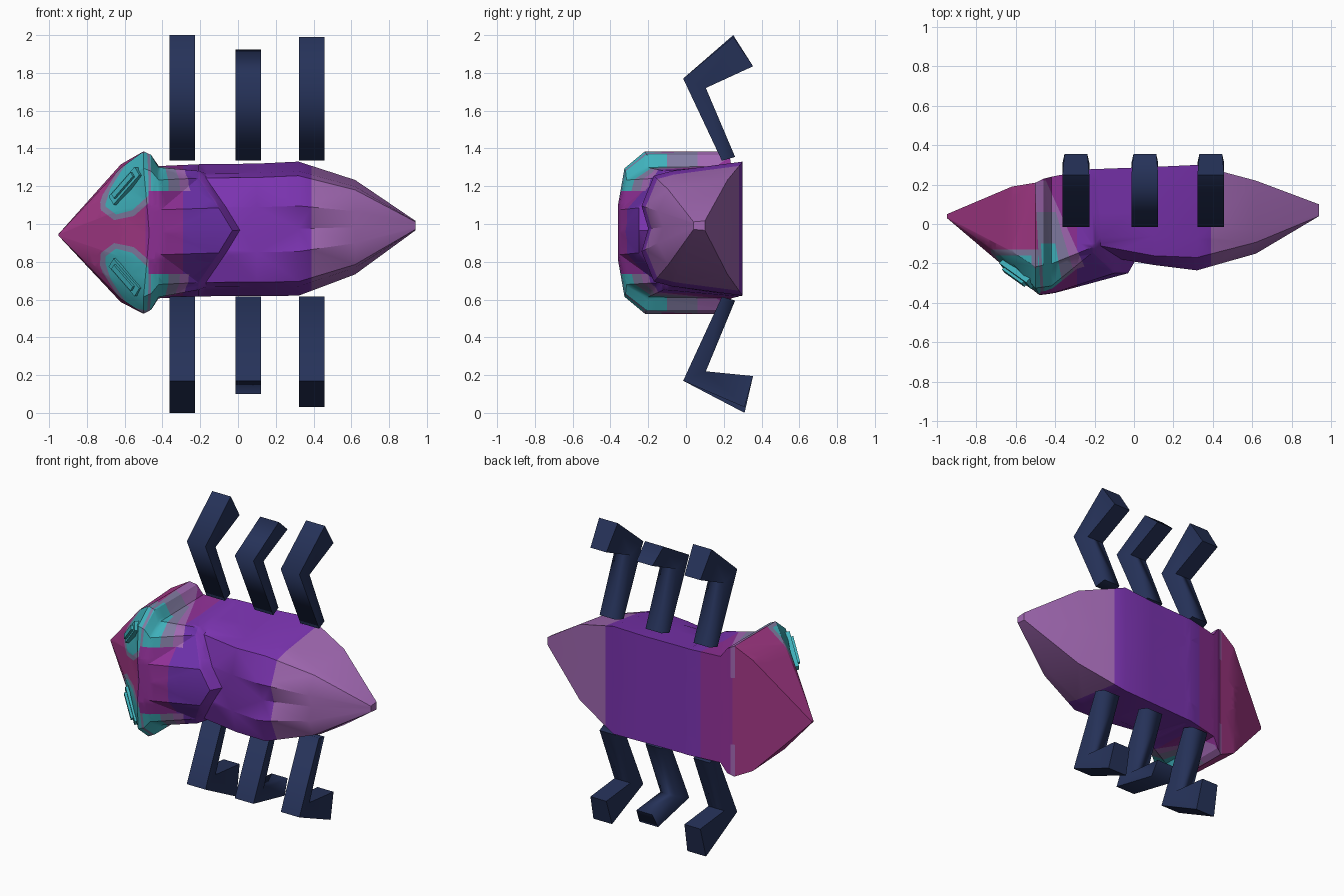
import bpy, bmesh, math
from mathutils import Vector, Matrix

cube = bpy.data.objects.get("Cube")
if cube:
    bpy.data.objects.remove(cube)


def material(name, red, green, blue):
    mat = bpy.data.materials.new(name)
    mat.use_nodes = True
    mat.diffuse_color = (red, green, blue, 1)
    mat.node_tree.nodes["Principled BSDF"].inputs["Base Color"].default_value = (red, green, blue, 1)
    return mat


PURPLE, VIOLET, PLUM, MAGENTA, MAUVE, TEAL, GREY = range(7)
shell_materials = [
    material("purple", .2, .034, .44),
    material("violet", .15, .03, .4),
    material("plum", .28, .03, .31),
    material("magenta", .37, .04, .24),
    material("mauve", .36, .14, .45),
    material("teal", .05, .44, .5),
    material("grey_lilac", .22, .2, .36)]
navy = material("navy", .019, .032, .1)


def finish(bm, name, materials, smooth_angle=None):
    bmesh.ops.recalc_face_normals(bm, faces=bm.faces)
    mesh = bpy.data.meshes.new(name)
    bm.to_mesh(mesh)
    bm.free()
    obj = bpy.data.objects.new(name, mesh)
    bpy.context.collection.objects.link(obj)
    for mat in materials:
        mesh.materials.append(mat)
    if smooth_angle:
        bpy.ops.object.select_all(action='DESELECT')
        obj.select_set(True)
        bpy.context.view_layer.objects.active = obj
        bpy.ops.object.shade_smooth_by_angle(angle=math.radians(smooth_angle))


def centre_height(x):
    return .967 + .026 * x


# One mirrored cross-section: spine, lobe, shoulder, flank, belly edge, belly middle
def section(x, back, belly, half, drop, slant=0, lobe=0, flank=.86):
    depth = belly - back
    edge = x - slant
    right = [
        (x, back, 0),
        (x - slant * .4, back - lobe * half, half * .34),
        (edge, back + drop * depth, half * .79),
        (edge, back + depth * .25, half * flank),
        (edge, belly, half),
        (edge, belly, 0)]
    left = [(px, py, -width) for px, py, width in right[-2:0:-1]]
    middle = centre_height(x)
    return [(px, py, middle + width) for px, py, width in right + left]


HOOD = 4
sections = [
    section(-.95, .03, .05, .005, 0),
    section(-.62, -.25, .19, .365, .12, flank=.95),
    section(-.47, -.36, .21, .43, .06, slant=.03, flank=1),
    section(-.43, -.355, .23, .41, .06, slant=.03, flank=1),
    section(-.4, -.35, .24, .35, .06, slant=.02, flank=.98),
    section(-.03, -.25, .28, .35, .2, slant=.18, flank=.9),
    section(.01, -.18, .28, .35, .15, slant=.18),
    section(.1, -.18, .29, .35, .04, lobe=.08),
    section(.32, -.2, .3, .355, .06, lobe=.1),
    section(.62, -.12, .22, .25, .08, lobe=.12),
    section(.94, .04, .1, .025, 0)]

# Shell: head, hood, abdomen and tail lofted in one skin
bm = bmesh.new()
loops = [[bm.verts.new(point) for point in points] for points in sections]
count = len(loops[0])
for row, (near, far) in enumerate(zip(loops, loops[1:])):
    for i in range(count):
        j = (i + 1) % count
        face = bm.faces.new((near[i], near[j], far[j], far[i]))
        on_back = min(i, count - 1 - i) < 3
        if row == HOOD and on_back:
            face.material_index = VIOLET
bm.faces.new(loops[0])
bm.faces.new(loops[-1])
bmesh.ops.triangulate(bm, faces=bm.faces)


def cut(faces, point, normal):
    geometry = list({part for face in faces for part in (*face.verts, *face.edges)}) + faces
    bmesh.ops.bisect_plane(bm, geom=geometry, plane_co=point, plane_no=normal, dist=1e-5)


# Colour bands along the body
HEAD_END, COLLAR_END, TAIL_START = -.49, -.29, .39
for x in (HEAD_END, COLLAR_END, TAIL_START):
    cut(bm.faces[:], (x, 0, 0), (1, 0, 0))
for face in bm.faces:
    x = face.calc_center_median().x
    if x > TAIL_START:
        face.material_index = MAUVE
    elif x < HEAD_END:
        face.material_index = MAGENTA
    elif x < COLLAR_END:
        face.material_index = PLUM


# Colour the shell inside a set of (point, outward normal) planes, on one side
def paint(side, planes, colour):
    planes = [(Vector(point), Vector(normal).normalized()) for point, normal in planes]
    middle_height = centre_height(-.5)
    for point, normal in planes:
        nearby = []
        for face in bm.faces:
            middle = face.calc_center_median()
            if middle.x < 0 and (middle.z - middle_height) * side > 0:
                nearby.append(face)
        cut(nearby, point, normal)
    for face in bm.faces:
        middle = face.calc_center_median()
        if all((middle - point).dot(normal) < 1e-4 for point, normal in planes):
            face.material_index = colour


# Wedge behind the head rim, tapering towards the belly
def rim_wedge(side, start, end, taper, depth, colour):
    inner = centre_height(start) + side * .22
    paint(side, [
        ((start, -.33, 0), (-1, -.055, 0)),
        ((end, -.33, 0), (1, taper, 0)),
        ((0, depth, 0), (0, 1, 0)),
        ((0, 0, inner), (0, 0, -side))], colour)


# Oval around an eye, kept to the front of the head
def eye_patch(side, length, width, depth, colour):
    centre = Vector((-.565, 0, .96 + side * .255))
    along = Vector((.6, 0, .8 * side))
    across = Vector((.8, 0, -.6 * side))
    planes = [((0, depth, 0), (0, 1, 0)), ((-.475, -.33, 0), (1, .055, 0))]
    steps = 10
    for k in range(steps):
        turn = math.tau * k / steps
        spoke = along * math.cos(turn) / length + across * math.sin(turn) / width
        planes.append((centre + spoke / spoke.length_squared, spoke))
    paint(side, planes, colour)


for side in (1, -1):
    rim_wedge(side, -.475, -.2, .45, .22, MAUVE)
    rim_wedge(side, -.475, -.28, .3, .06, GREY)
    rim_wedge(side, -.46, -.36, .17, -.1, TEAL)
    eye_patch(side, .21, .135, -.13, GREY)
    eye_patch(side, .18, .105, -.16, TEAL)
finish(bm, "shell", shell_materials, smooth_angle=28)


# Eyes: slim raised bars with a smaller bar on top
def eye(name, side):
    along = Vector((.14, -.1, .16 * side)).normalized()
    outward = Vector((-.55, -.75, .25 * side))
    outward = (outward - along * outward.dot(along)).normalized()
    basis = Matrix((along, outward.cross(along), outward)).transposed().to_4x4()
    centre = Vector((-.59, -.25, .96 + side * .24))
    bm = bmesh.new()
    for length, width, lift in ((.23, .06, 0), (.17, .03, .015)):
        place = Matrix.Translation(centre + outward * lift)
        scale = Matrix.Diagonal((length, width, .04, 1))
        bmesh.ops.create_cube(bm, size=1, matrix=place @ basis @ scale)
    finish(bm, name, [shell_materials[TEAL]])


eye("upper_eye", 1)
eye("lower_eye", -1)


# Legs: bent side outline, slightly narrower along the inner bend
def leg(name, x, hip, knee, foot_inner, foot, side):
    outline = [
        (.19, hip),
        (.26, hip + side * .02),
        (.105, knee - side * .05),
        (.355, foot_inner),
        (.28 - side * .03, foot),
        (-.015, knee)]
    bm = bmesh.new()
    ends = []
    for direction in (-1, 1):
        ends.append([])
        for i, (y, z) in enumerate(outline):
            half_width = .058 if i in (1, 2, 3) else .068
            ends[-1].append(bm.verts.new((x + direction * half_width, y, z)))
    first, second = ends
    for i in range(len(outline)):
        bm.faces.new((first[i - 1], first[i], second[i], second[i - 1]))
    for hip_out, hip_in, bend, foot_in, foot_out, elbow in ends:
        bm.faces.new((hip_out, hip_in, bend, elbow))
        bm.faces.new((bend, foot_in, foot_out, elbow))
    finish(bm, name, [navy], smooth_angle=85)


for name, x, top, bottom in (("front", -.295, 2, 0), ("middle", .055, 1.925, .1), ("rear", .39, 1.99, .03)):
    leg(name + "_upper_leg", x, 1.335, 1.77, 1.835, top, 1)
    leg(name + "_lower_leg", x, .615, .17, .195, bottom, -1)
